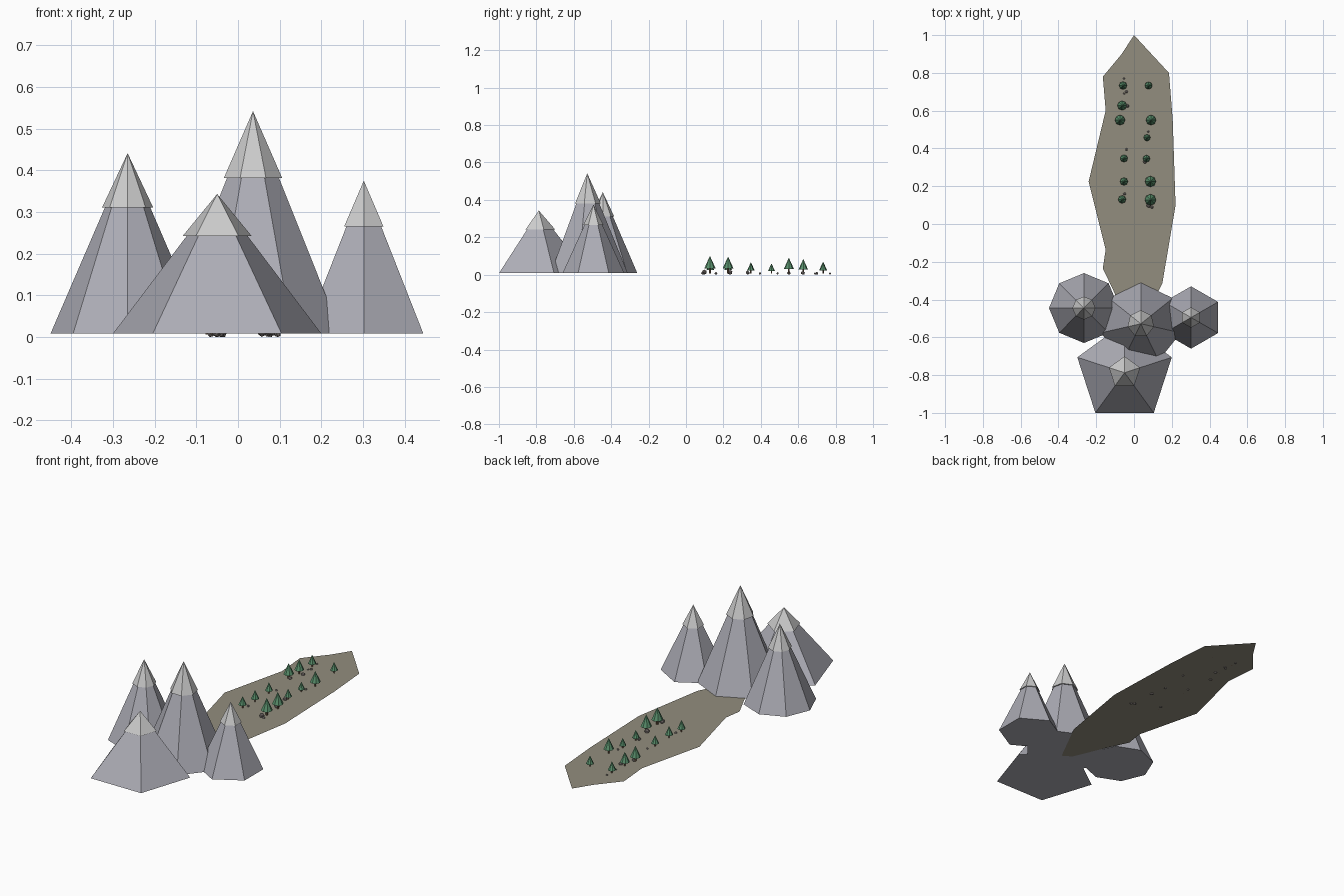
import bpy, bmesh
from mathutils import Matrix, Vector


def material(name, rgb):
    m = bpy.data.materials.new(name)
    m.diffuse_color = (*rgb, 1)
    return m


STONE = material("stone", (0.42, 0.42, 0.47))
SNOW = material("snow", (0.88, 0.88, 0.9))
EARTH = material("earth", (0.29, 0.27, 0.21))
LEAF = material("leaf", (0.10, 0.28, 0.15))
BARK = material("bark", (0.20, 0.12, 0.07))
ROCK = material("rock", (0.25, 0.22, 0.21))


def finish(name, bm, mat):
    me = bpy.data.meshes.new(name)
    bm.to_mesh(me)
    bm.free()
    me.materials.append(mat)
    ob = bpy.data.objects.new(name, me)
    bpy.context.collection.objects.link(ob)
    return ob


def cone(name, x, y, z0, z1, r, sides, mat, r_top=0.0):
    # vertical closed cone with one corner pointing to +y
    bm = bmesh.new()
    bmesh.ops.create_cone(bm, cap_ends=True, segments=sides, radius1=r, radius2=r_top,
                          depth=z1 - z0,
                          matrix=Matrix.Translation((x, y, (z0 + z1) / 2)))
    bmesh.ops.remove_doubles(bm, verts=bm.verts, dist=1e-5)
    return finish(name, bm, mat)


# Mountains with overhanging snow caps: x, y, radius, peak height, sides
BASE = 0.008
for x, y, r, top, sides in [(-0.265, -0.445, 0.185, 0.441, 8),
                            (0.036, -0.528, 0.217, 0.542, 7),
                            (-0.05, -0.787, 0.263, 0.343, 5),
                            (0.302, -0.495, 0.165, 0.375, 6)]:
    cone("mountain", x, y, BASE, top - 0.004, r, sides, STONE)
    cone("snow_cap", x, y, top - 0.3 * (top - BASE), top, 0.33 * r, sides, SNOW)

# Flat valley floor
outline = [(0, 1.0), (-0.065, 0.90), (-0.165, 0.78), (-0.15, 0.60), (-0.24, 0.225),
           (-0.15, -0.135), (-0.165, -0.235), (-0.11, -0.35), (-0.03, -0.54),
           (0.02, -0.57), (0.15, -0.315), (0.22, 0.10), (0.205, 0.55),
           (0.185, 0.80), (0.09, 0.83)]
bm = bmesh.new()
bm.faces.new([bm.verts.new((x, y, 0.006)) for x, y in outline])
bmesh.ops.triangulate(bm, faces=bm.faces[:])
finish("valley_floor", bm, EARTH)

# Two rows of trees: x, y, crown radius
for x, y, r in [(-0.058, 0.733, 0.021), (-0.063, 0.627, 0.025), (-0.074, 0.55, 0.027),
                (-0.053, 0.347, 0.020), (-0.053, 0.225, 0.021), (-0.063, 0.13, 0.021),
                (0.077, 0.733, 0.020), (0.09, 0.55, 0.027), (0.069, 0.457, 0.018),
                (0.066, 0.346, 0.019), (0.087, 0.225, 0.029), (0.087, 0.128, 0.030)]:
    h = 3.35 * r
    cone("tree_trunk", x, y, 0.006, 0.37 * h, 0.17 * r, 6, BARK, 0.17 * r)
    cone("tree_crown", x, y, 0.34 * h, h, r, 8, LEAF)

# Scattered rocks: x, y, radius
for i, (x, y, r) in enumerate([(-0.053, 0.77, 0.006), (-0.04, 0.70, 0.008),
                               (-0.052, 0.69, 0.006), (-0.037, 0.625, 0.011),
                               (-0.065, 0.55, 0.010), (0.075, 0.49, 0.007),
                               (-0.04, 0.395, 0.007), (0.058, 0.33, 0.011),
                               (0.075, 0.235, 0.014), (-0.05, 0.16, 0.008),
                               (0.078, 0.098, 0.014), (0.095, 0.09, 0.009)]):
    bm = bmesh.new()
    bmesh.ops.create_icosphere(bm, subdivisions=1, radius=r,
                               matrix=Matrix.Rotation(i * 1.3, 4, Vector((1, 2, 3))))
    low = min(v.co.z for v in bm.verts)
    bmesh.ops.translate(bm, verts=bm.verts, vec=(x, y, -low))
    finish("rock", bm, ROCK)
